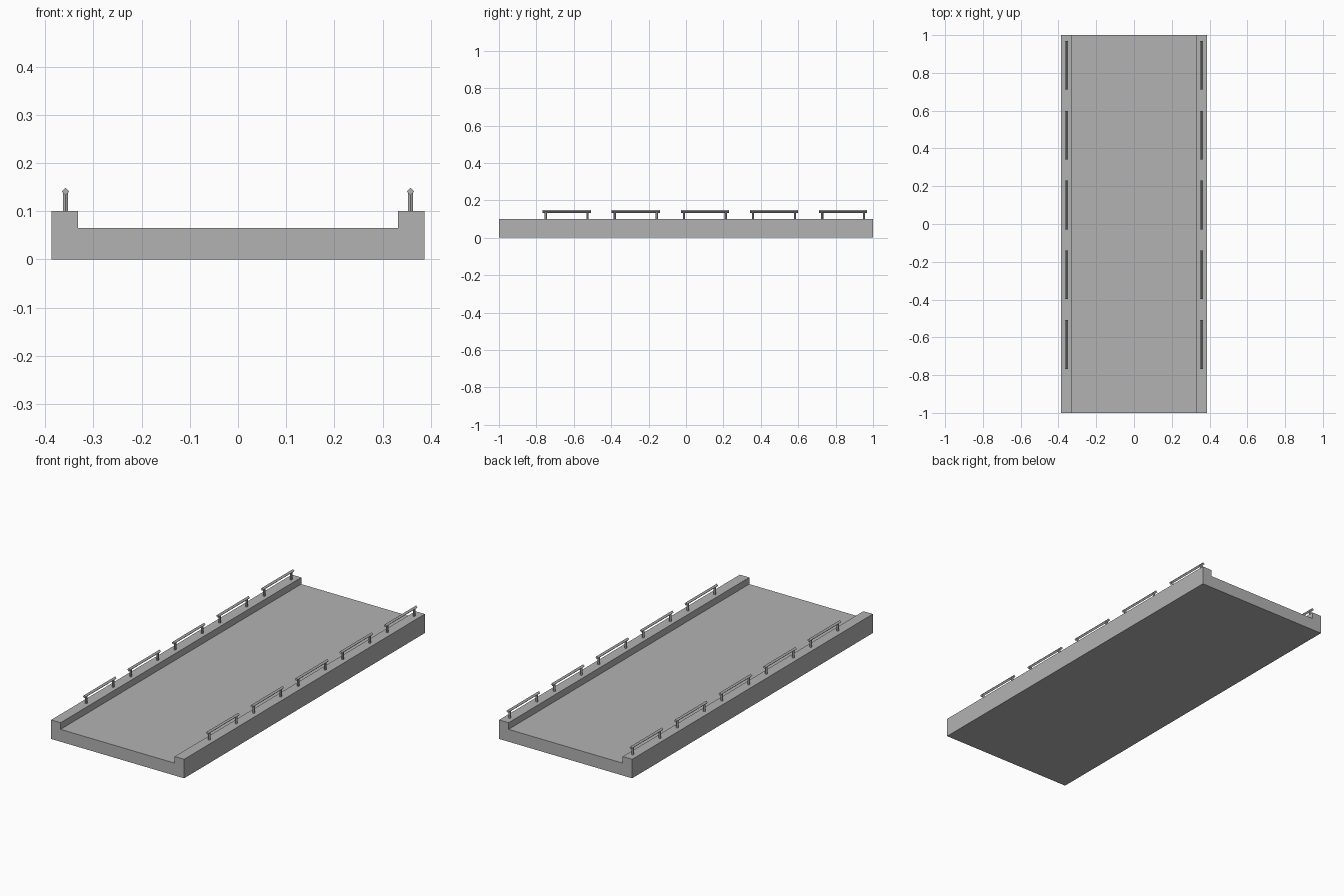
import bpy
import bmesh
import math
from mathutils import Matrix

cube = bpy.data.objects.get("Cube")
if cube:
    bpy.data.objects.remove(cube, do_unlink=True)

concrete = bpy.data.materials.new("concrete grey")
concrete.use_nodes = True
GREY = (0.45, 0.45, 0.45, 1)
concrete.diffuse_color = GREY
concrete.node_tree.nodes["Principled BSDF"].inputs["Base Color"].default_value = GREY


def add_object(name, bm):
    bmesh.ops.recalc_face_normals(bm, faces=bm.faces)
    mesh = bpy.data.meshes.new(name)
    bm.to_mesh(mesh)
    bm.free()
    mesh.materials.append(concrete)
    obj = bpy.data.objects.new(name, mesh)
    bpy.context.collection.objects.link(obj)
    return obj


def add_prism(name, sides, radius, length, matrix):
    bm = bmesh.new()
    bmesh.ops.create_cone(bm, cap_ends=True, segments=sides, radius1=radius,
                          radius2=radius, depth=length, matrix=matrix)
    return add_object(name, bm)


# Deck with raised kerbs: one profile swept along y
half = [(0.387, 0), (0.387, 0.1), (0.332, 0.1), (0.332, 0.065)]
profile = half + [(-x, z) for x, z in reversed(half)]
bm = bmesh.new()
face = bm.faces.new([bm.verts.new((x, -1, z)) for x, z in profile])
swept = bmesh.ops.extrude_face_region(bm, geom=[face], use_keep_orig=True)
verts = [v for v in swept["geom"] if isinstance(v, bmesh.types.BMVert)]
bmesh.ops.translate(bm, verts=verts, vec=(0, 2, 0))
add_object("bridge_deck", bm)

# Handrails: a diamond bar on two posts, repeated along both kerbs
lay_along_y = Matrix.Rotation(math.pi / 2, 4, "X")
for side, x in (("left", 0.358), ("right", -0.358)):
    for i in range(5):
        y = -0.638 + i * 0.3695
        add_prism(f"{side}_rail_{i + 1}", 4, 0.008, 0.258,
                  Matrix.Translation((x, y, 0.141)) @ lay_along_y)
        for end in (-1, 1):
            where = "front" if end < 0 else "back"
            add_prism(f"{side}_{where}_post_{i + 1}", 6, 0.006, 0.042,
                      Matrix.Translation((x, y + end * 0.112, 0.118)))
